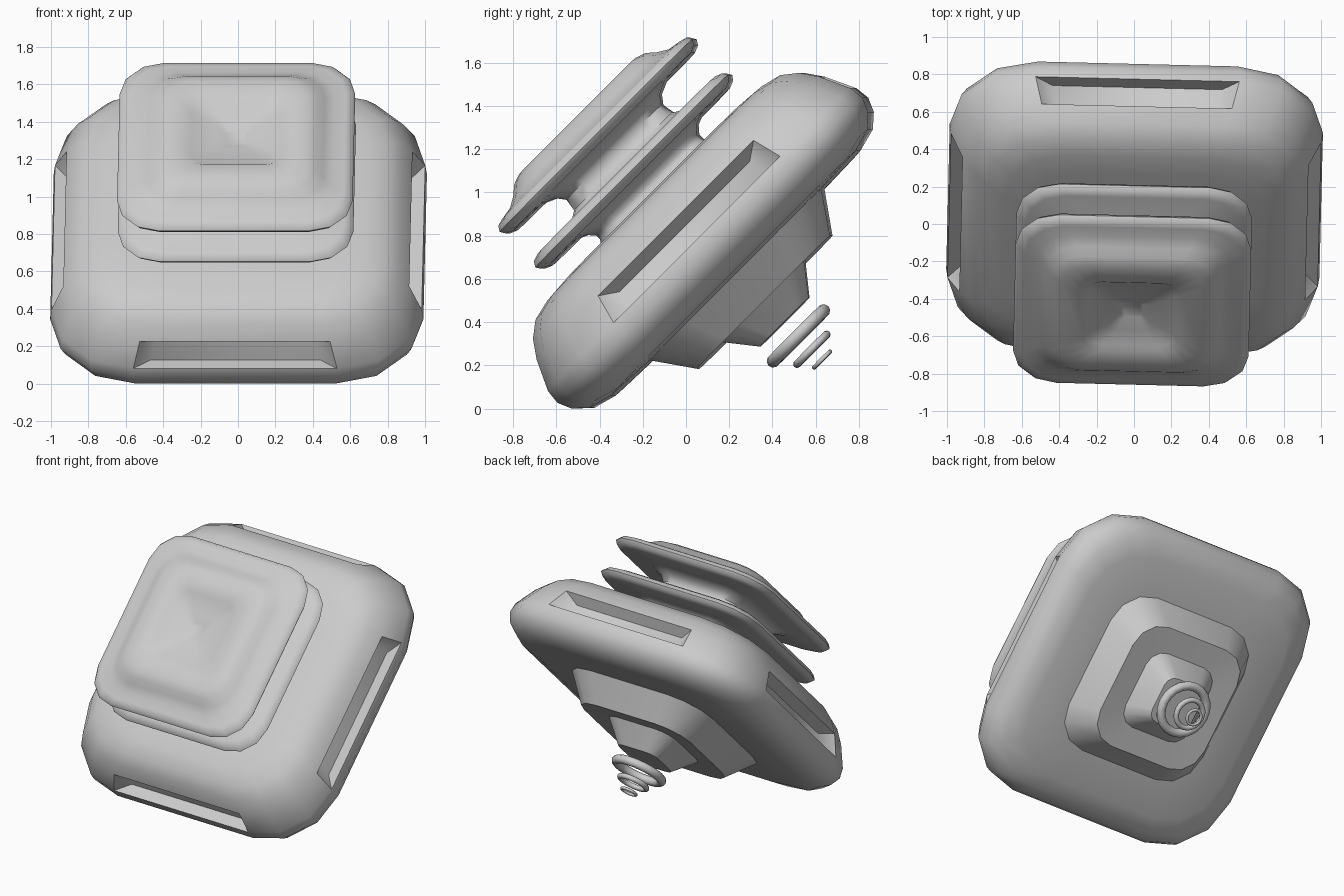
import bpy, bmesh, math
from mathutils import Matrix

if "Cube" in bpy.data.objects:
    bpy.data.objects.remove(bpy.data.objects["Cube"])

grey = bpy.data.materials.new("light_grey")
grey.diffuse_color = (0.6, 0.6, 0.6, 1)
grey.use_nodes = True
grey.node_tree.nodes["Principled BSDF"].inputs["Base Color"].default_value = grey.diffuse_color

# The whole craft is built along its own axis, then tilted 45 degrees and yawed a touch
PLACE = (Matrix.Rotation(math.radians(-1.4), 4, 'Z')
         @ Matrix.Translation((0, 0.428, 0.428))
         @ Matrix.Rotation(math.radians(45), 4, 'X'))


def rounded_square(half, corner, seg=3):
    """Outline of a square with rounded corners, counter-clockwise."""
    pts = []
    for k, (sx, sy) in enumerate([(1, 1), (-1, 1), (-1, -1), (1, -1)]):
        for i in range(seg + 1):
            a = math.pi / 2 * (k + i / seg)
            pts.append((sx * (half - corner) + corner * math.cos(a),
                        sy * (half - corner) + corner * math.sin(a)))
    return pts


def finish(name, bm, angle):
    bmesh.ops.recalc_face_normals(bm, faces=bm.faces)
    bm.transform(PLACE)
    mesh = bpy.data.meshes.new(name)
    bm.to_mesh(mesh)
    bm.free()
    mesh.materials.append(grey)
    ob = bpy.data.objects.new(name, mesh)
    bpy.context.collection.objects.link(ob)
    bpy.ops.object.select_all(action='DESELECT')
    ob.select_set(True)
    bpy.context.view_layer.objects.active = ob
    bpy.ops.object.shade_smooth_by_angle(angle=math.radians(angle))


def loft(profile, roundness, slot_band=None):
    """Skin rounded squares (half width, height); return mesh and the flat faces of one band."""
    bm = bmesh.new()
    rings = [[bm.verts.new((x, y, w)) for x, y in rounded_square(h, h * roundness)]
             for h, w in profile]
    n = len(rings[0])
    flats = []
    for b, (lo, hi) in enumerate(zip(rings, rings[1:])):
        for i in range(n):
            j = (i + 1) % n
            f = bm.faces.new((lo[i], lo[j], hi[j], hi[i]))
            if b == slot_band and i % 4 == 3:
                flats.append(f)
    bm.faces.new(rings[0][::-1])
    bm.faces.new(rings[-1])
    bm.normal_update()
    return bm, flats


# Main body: thick rounded slab with two stepped tiers behind
body = [(0.16, -0.04), (0.27, 0.10), (0.435, 0.09), (0.56, 0.27), (0.80, 0.28),
        (0.91, 0.31), (0.97, 0.365), (0.998, 0.43), (0.99, 0.50), (0.925, 0.64),
        (0.87, 0.72), (0.80, 0.775), (0.70, 0.80), (0.58, 0.81)]
bm, slots = loft(body, 0.45, slot_band=8)
# Long slots sunk into the four edges
bmesh.ops.inset_individual(bm, faces=slots, thickness=0.03, depth=-0.08)
for f in slots:
    c = f.calc_center_median()
    for v in f.verts:
        if abs(c.x) > abs(c.y):
            v.co.y *= 0.87
        else:
            v.co.x *= 0.87
finish("body", bm, 45)

# Two thin front plates on narrow necks, with a raised and recessed centre block
stack = [(0.36, 0.78), (0.33, 0.83), (0.33, 0.855), (0.36, 0.89), (0.40, 0.907),
         (0.58, 0.91), (0.615, 0.925), (0.63, 0.947), (0.615, 0.972), (0.58, 0.985),
         (0.36, 0.985), (0.32, 1.01), (0.31, 1.07), (0.34, 1.11), (0.40, 1.137),
         (0.58, 1.14), (0.615, 1.155), (0.63, 1.18), (0.615, 1.205), (0.58, 1.215),
         (0.52, 1.225), (0.47, 1.255), (0.43, 1.29), (0.38, 1.308), (0.26, 1.31),
         (0.235, 1.288), (0.12, 1.288), (0.055, 1.25)]
bm, _ = loft(stack, 0.36)
finish("front_plates", bm, 50)

# Three shrinking rings trailing behind
for i, (outer, minor, w) in enumerate([(0.195, 0.03, -0.13), (0.115, 0.018, -0.218),
                                       (0.062, 0.01, -0.285)]):
    bm = bmesh.new()
    major, n, m = outer - minor, 20, 10
    grid = []
    for a in range(n):
        t = 2 * math.pi * a / n
        row = []
        for b in range(m):
            p = 2 * math.pi * b / m
            r = major + minor * math.cos(p)
            row.append(bm.verts.new((r * math.cos(t), r * math.sin(t), w + minor * math.sin(p))))
        grid.append(row)
    for a in range(n):
        for b in range(m):
            a2, b2 = (a + 1) % n, (b + 1) % m
            bm.faces.new((grid[a][b], grid[a2][b], grid[a2][b2], grid[a][b2]))
    finish(f"tail_ring_{i + 1}", bm, 60)
